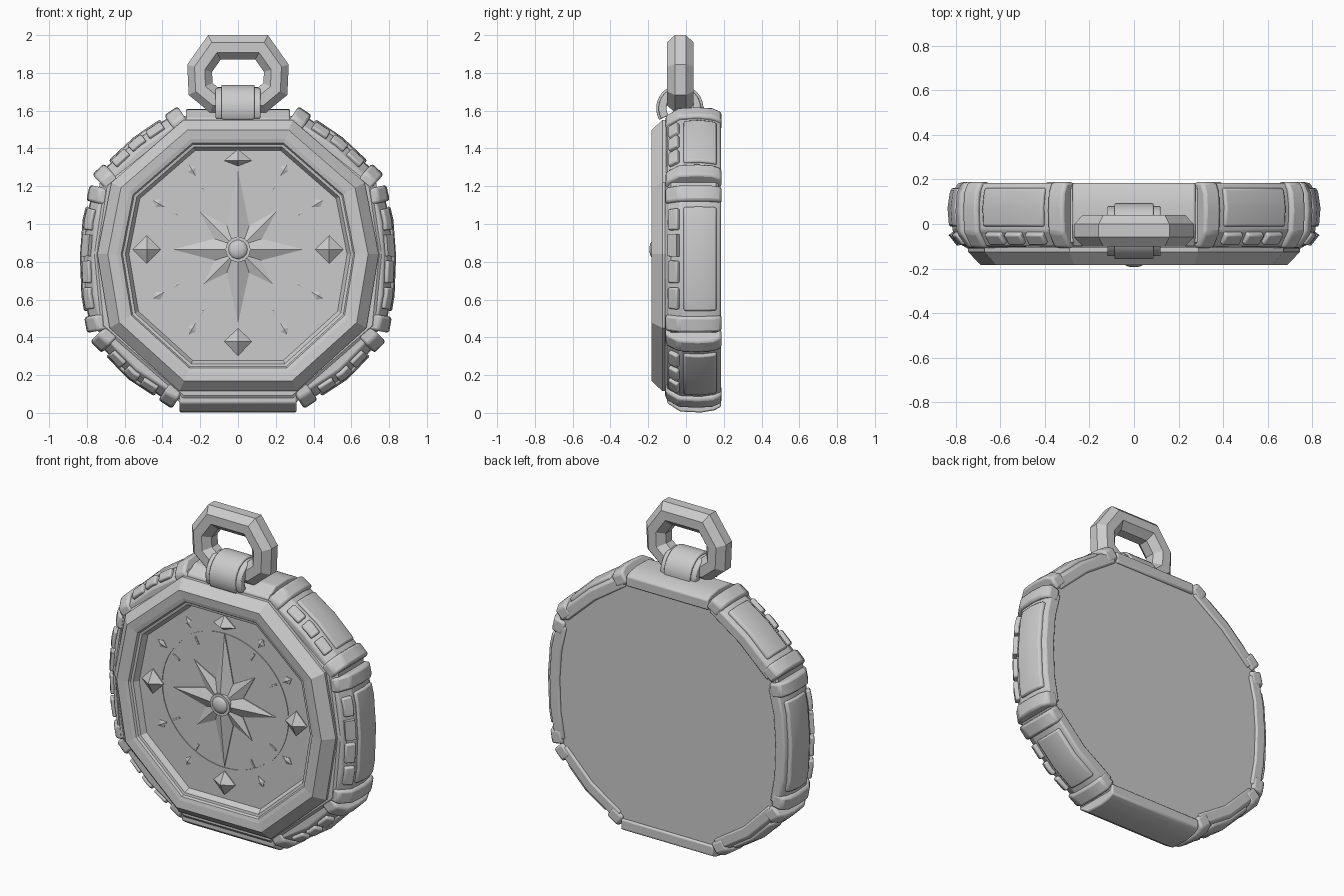
import bpy, bmesh, math
from mathutils import Vector

if "Cube" in bpy.data.objects:
    bpy.data.objects.remove(bpy.data.objects["Cube"])

CZ = 0.865      # dial centre height
DIAL_Y = -0.125
smooth = []


def make(name, verts, faces, bevel=0, mirror=False, soft=False):
    me = bpy.data.meshes.new(name)
    me.from_pydata(verts, [], faces)
    bm = bmesh.new()
    bm.from_mesh(me)
    bmesh.ops.recalc_face_normals(bm, faces=bm.faces)
    bm.to_mesh(me)
    bm.free()
    ob = bpy.data.objects.new(name, me)
    bpy.context.collection.objects.link(ob)
    if bevel:
        m = ob.modifiers.new("bevel", 'BEVEL')
        m.width, m.segments, m.limit_method = bevel, 2, 'ANGLE'
        m.angle_limit = math.radians(25)
    if mirror:
        ob.modifiers.new("mirror", 'MIRROR')
    if soft:
        smooth.append(ob)
    return ob


def sweep(name, path, prof, closed=False, side=False, **kw):
    """Sweep a (outward, depth) profile along a flat clockwise path with mitred corners."""
    P = [Vector(p) for p in path]
    n, k = len(P), len(prof)
    verts, faces = [], []
    for i, p in enumerate(P):
        a = P[i - 1] if closed or i > 0 else p - (P[1] - p)
        b = P[(i + 1) % n] if closed or i < n - 1 else p + (p - P[i - 1])
        d1, d2 = (p - a).normalized(), (b - p).normalized()
        n1, n2 = Vector((-d1.y, d1.x)), Vector((-d2.y, d2.x))
        m = (n1 + n2).normalized()
        m /= max(0.3, m.dot(n1))
        for d, w in prof:
            q = p + m * d
            verts.append((w, q.x, q.y) if side else (q.x, w, q.y))
    for i in range(n if closed else n - 1):
        j = (i + 1) % n
        for s in range(k):
            t = (s + 1) % k
            faces.append((i * k + s, i * k + t, j * k + t, j * k + s))
    if not closed:
        faces += [tuple(range(k)), tuple(range((n - 1) * k, n * k))]
    return make(name, verts, faces, **kw)


def length(path):
    return sum((Vector(b) - Vector(a)).length for a, b in zip(path, path[1:]))


def subpath(path, l0, l1):
    out, acc = [], 0
    for a, b in zip(path, path[1:]):
        a, b = Vector(a), Vector(b)
        L = (b - a).length
        s, e = max(l0, acc), min(l1, acc + L)
        if e - s > 1e-4:
            if not out:
                out.append(a.lerp(b, (s - acc) / L))
            out.append(a.lerp(b, (e - acc) / L))
        acc += L
    return out


def full_poly(half):
    return half + [(-x, z) for x, z in reversed(half)]


def loft(name, poly, rings, cz=0.84):
    """Stack scaled copies (scale, y) of an outline, capped at both ends."""
    n = len(poly)
    verts = [(x * s, y, cz + (z - cz) * s) for s, y in rings for x, z in poly]
    faces = [(r * n + i, r * n + (i + 1) % n, (r + 1) * n + (i + 1) % n, (r + 1) * n + i)
             for r in range(len(rings) - 1) for i in range(n)]
    faces += [tuple(range(n)), tuple(range((len(rings) - 1) * n, len(rings) * n))]
    return make(name, verts, faces)


def gem(name, pts, height, centre, lift=0.006):
    """Faceted relief: outline points in x,z rising to one apex off the dial."""
    n = len(pts)
    verts = [(x, y, z) for y in (DIAL_Y + 0.01, DIAL_Y - lift) for x, z in pts]
    verts.append((centre[0], DIAL_Y - height, centre[1]))
    faces = [tuple(range(n))]
    for i in range(n):
        j = (i + 1) % n
        faces += [(i, j, n + j, n + i), (n + i, n + j, 2 * n)]
    return make(name, verts, faces)


def polar(r, deg, cx=0, cz=CZ):
    a = math.radians(deg)
    return (cx + r * math.cos(a), cz + r * math.sin(a))


# Case core with flat back, and front bezel with sunken dial
outline = full_poly([(0.30, 1.61), (0.77, 1.24), (0.83, 0.84), (0.79, 0.42), (0.32, 0.01)])
loft("case_core", outline, [(0.90, -0.11), (0.95, -0.08), (0.95, 0.16), (0.935, 0.172)])
bezel = full_poly([(0.29, 1.55), (0.67, 1.22), (0.745, 0.84), (0.68, 0.45), (0.31, 0.115)])
loft("bezel_and_dial", bezel, [(0.98, -0.09), (1, -0.105), (1, -0.125), (0.925, -0.183), (0.86, -0.178),
                               (0.83, -0.172), (0.82, -0.16), (0.80, -0.157), (0.775, DIAL_Y)])

# Plain top and bottom rim segments
rim = [(-0.13, -0.10), (-0.05, -0.10), (-0.005, -0.03), (0, 0.08), (-0.012, 0.15), (-0.03, 0.185), (-0.09, 0.185)]
sweep("top_rim", [(-0.275, 1.61), (0.275, 1.61)], rim, bevel=0.008, soft=True)
sweep("bottom_rim", [(0.31, 0.002), (-0.31, 0.002)], rim, bevel=0.008, soft=True)

# Decorated rim panels on the right, mirrored to the left
panels = {
    "upper_panel": ([(0.315, 1.615), (0.55, 1.455), (0.765, 1.255)], 3),
    "side_panel": ([(0.775, 1.205), (0.818, 1.02), (0.832, 0.83), (0.824, 0.62), (0.79, 0.425)], 4),
    "lower_panel": ([(0.775, 0.385), (0.575, 0.18), (0.345, 0.03)], 3),
}
base = [(d - 0.012, y) for d, y in rim]
cap = [(-0.13, -0.108), (-0.045, -0.108), (0.004, -0.04), (0.01, 0.06), (0.004, 0.14), (-0.02, 0.188), (-0.09, 0.188)]
plate = [(-0.03, -0.012), (-0.002, -0.012), (0.005, 0.07), (-0.004, 0.135), (-0.012, 0.162), (-0.04, 0.162)]
bead = [(-0.028 + 0.62 * a + 0.79 * h, -0.066 + 0.79 * a - 0.62 * h)
        for a, h in ((-0.03, -0.02), (-0.03, 0.012), (0.03, 0.012), (0.03, -0.02))]
for name, (path, count) in panels.items():
    L = length(path)
    opt = dict(mirror=True, soft=True)
    sweep(name, subpath(path, 0.03, L - 0.03), base, bevel=0.008, **opt)
    for tag, l0, l1 in (("start", 0, 0.085), ("end", L - 0.085, L)):
        sweep(f"{name}_cap_{tag}", subpath(path, l0, l1), cap, bevel=0.014, **opt)
    sweep(name + "_plate", subpath(path, 0.115, L - 0.115), plate, bevel=0.01, **opt)
    pitch = (L - 0.22) / count
    for i in range(count):
        s = 0.11 + pitch * i
        sweep(f"{name}_bead_{i + 1}", subpath(path, s + 0.012, s + pitch - 0.012), bead, bevel=0.009, **opt)

# Dial circle and radial ticks
circle = [polar(0.425, -a) for a in range(0, 360, 5)]
circle = [(x, 0.89 + (z - CZ) * 0.96 - 0.02) for x, z in circle]
sweep("dial_circle", circle, [(-0.005, DIAL_Y + 0.01), (-0.005, DIAL_Y - 0.004), (0.005, DIAL_Y - 0.004),
                              (0.005, DIAL_Y + 0.01)], closed=True)
for a in range(30, 360, 30):
    if a % 90:
        w = 0.8
        gem(f"tick_{a}", [polar(0.35, a - w), polar(0.40, a - w), polar(0.40, a + w), polar(0.35, a + w)],
            0.008, polar(0.375, a))
        gem(f"hour_diamond_{a}", [polar(0.45, a), polar(0.49, a - 2.8), polar(0.52, a), polar(0.49, a + 2.8)],
            0.012, polar(0.487, a), 0.003)

# Cardinal pyramids
for name, x, z, up, down in (("north", 0, 1.335, 0.06, 0.028), ("south", 0, 0.378, 0.07, 0.075),
                             ("east", 0.483, CZ, 0.075, 0.075), ("west", -0.483, CZ, 0.075, 0.075)):
    gem(name + "_pyramid", [(x - 0.073, z), (x, z + up), (x + 0.073, z), (x, z - down)], 0.048, (x, z))


# Compass star: short diagonal points under long main points
def star(name, radii, start, valley, height):
    pts = []
    for i, r in enumerate(radii):
        pts += [polar(r, start + 90 * i), polar(valley, start + 90 * i + 45)]
    gem(name, pts, height, (0, CZ))


star("diagonal_star", (0.29, 0.29, 0.26, 0.26), 45, 0.095, 0.04)
star("main_star", (0.345, 0.42, 0.345, 0.39), 0, 0.10, 0.052)

# Centre pivot
bpy.ops.mesh.primitive_cylinder_add(vertices=24, radius=0.066, depth=0.05, location=(0, -0.15, CZ),
                                    rotation=(math.pi / 2, 0, 0))
bpy.context.object.name = "pivot_collar"
smooth.append(bpy.context.object)
bpy.ops.mesh.primitive_uv_sphere_add(segments=20, ring_count=10, radius=0.052, location=(0, -0.168, CZ))
bpy.context.object.name = "pivot_knob"
bpy.context.object.scale.y = 0.5
smooth.append(bpy.context.object)

# Hanger strap arched over the ring
arch = [polar(0.10, a, -0.033, 1.612) for a in range(210, -31, -12)]
sweep("hanger_strap", arch, [(-0.03, -0.12), (0.012, -0.12), (0.012, 0.12), (-0.03, 0.12)],
      side=True, bevel=0.006, soft=True)
sweep("hanger_band", arch, [(0, -0.088), (0.025, -0.088), (0.025, 0.088), (0, 0.088)],
      side=True, bevel=0.006, soft=True)

# Octagonal hanging ring
half = [(0.125, 1.935), (0.203, 1.825), (0.198, 1.715), (0.125, 1.655)]
section = [(0.07 * math.cos(a), -0.03 + 0.076 * math.sin(a))
           for a in (math.radians(22.5 + 45 * i) for i in range(8))]
sweep("hanging_ring", full_poly(half), section, closed=True)

# Smooth shading on the rounded parts
bpy.ops.object.select_all(action='DESELECT')
for ob in smooth:
    ob.select_set(True)
bpy.context.view_layer.objects.active = smooth[0]
bpy.ops.object.shade_smooth_by_angle(angle=math.radians(30))
